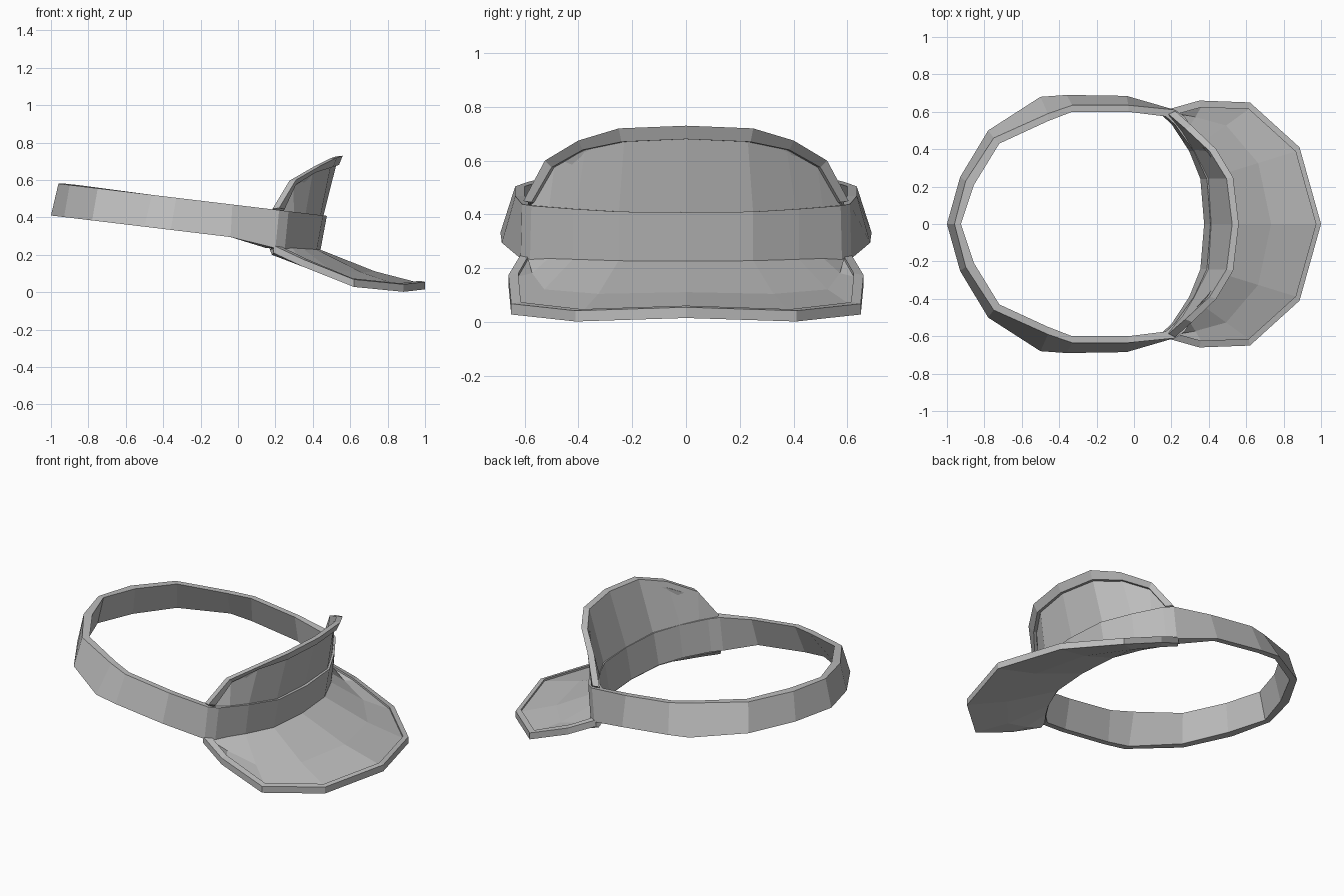
import bpy
import bmesh
from mathutils import Vector

default_cube = bpy.data.objects.get("Cube")
if default_cube:
    bpy.data.objects.remove(default_cube, do_unlink=True)

# One flat grey for the whole visor
grey = bpy.data.materials.new("plain grey")
grey.use_nodes = True
colour = (0.5, 0.5, 0.5, 1)
grey.diffuse_color = colour
grey.node_tree.nodes["Principled BSDF"].inputs["Base Color"].default_value = colour


def mirrored(section):
    """Copy a cross-section to the other side of the visor."""
    return [Vector((p.x, -p.y, p.z)) for p in section]


def loft(name, half, ring=False):
    """Skin half a set of closed sections plus its mirror image."""
    if ring:
        sections = half + [mirrored(s) for s in reversed(half[1:-1])]
    else:
        sections = half + [mirrored(s) for s in reversed(half[:-1])]
    bm = bmesh.new()
    loops = [[bm.verts.new(p) for p in s] for s in sections]
    pairs = list(zip(loops, loops[1:]))
    if ring:
        pairs.append((loops[-1], loops[0]))
    else:
        bm.faces.new(loops[0])
        bm.faces.new(loops[-1])
    for a, b in pairs:
        for i in range(len(a)):
            j = (i + 1) % len(a)
            bm.faces.new((a[i], a[j], b[j], b[i]))
    bmesh.ops.recalc_face_normals(bm, faces=bm.faces)
    mesh = bpy.data.meshes.new(name)
    bm.to_mesh(mesh)
    bm.free()
    mesh.materials.append(grey)
    obj = bpy.data.objects.new(name, mesh)
    bpy.context.collection.objects.link(obj)
    return obj


def band_top(x):
    """Height of the tilted upper edge of the headband."""
    return 0.465 - 0.12 * x


def band_bottom(x):
    """Height of the lower edge, which levels out towards the forehead."""
    return 0.29 - 0.12 * x if x < 0 else 0.25 - 0.07 * x


# Headband: outer bottom, outer top and inner top outlines, back to forehead
band_outline = [
    ((-1, 0), (-0.96, 0), (-0.925, 0)),
    ((-0.93, 0.25), (-0.9, 0.23), (-0.855, 0.21)),
    ((-0.78, 0.5), (-0.75, 0.46), (-0.72, 0.43)),
    ((-0.5, 0.68), (-0.46, 0.59), (-0.46, 0.55)),
    ((-0.36, 0.69), (-0.33, 0.635), (-0.33, 0.6)),
    ((-0.04, 0.685), (-0.03, 0.635), (-0.03, 0.6)),
    ((0.2, 0.615), (0.22, 0.61), (0.17, 0.575)),
    ((0.25, 0.58), (0.27, 0.575), (0.22, 0.53)),
    ((0.345, 0.42), (0.37, 0.42), (0.32, 0.39)),
    ((0.42, 0.25), (0.455, 0.25), (0.39, 0.24)),
    ((0.44, 0), (0.475, 0), (0.41, 0)),
]
band_sections = []
for low, high, inner in band_outline:
    outer_low = Vector((*low, band_bottom(low[0])))
    outer_high = Vector((*high, band_top(high[0])))
    inner_high = Vector((*inner, outer_high.z))
    inner_low = outer_low + inner_high - outer_high
    band_sections.append([outer_low, outer_high, inner_high, inner_low])
loft("headband", band_sections, ring=True)

# Front panel: base line, inner edge of the raised rim, outer edge of the rim
panel_outline = [
    ((0.235, 0.59), (0.25, 0.575, 0.445), (0.22, 0.605, 0.45)),
    ((0.3, 0.51), (0.31, 0.5, 0.575), (0.31, 0.525, 0.6)),
    ((0.36, 0.41), (0.415, 0.385, 0.64), (0.44, 0.4, 0.675)),
    ((0.44, 0.25), (0.51, 0.24, 0.67), (0.53, 0.25, 0.72)),
    ((0.455, 0), (0.54, 0, 0.68), (0.56, 0, 0.73)),
]
panel_sections = []
for base, rim_inner, rim_outer in panel_outline:
    foot = Vector((*base, band_top(base[0]) - 0.01))
    inner, outer = Vector(rim_inner), Vector(rim_outer)
    recessed = inner - Vector((0.015, 0.01 if inner.y else 0, 0))
    back_top = Vector((outer.x - 0.035, outer.y * 0.97, outer.z - 0.004))
    back_foot = Vector((foot.x - 0.045, foot.y * 0.97, foot.z))
    panel_sections.append([foot, recessed, inner, outer, back_top, back_foot])
loft("front_panel", panel_sections)

# Brim: attachment line under the band and top outer edge, side to centre
brim_outline = [
    ((0.23, 0.59), (0.19, 0.615, 0.25)),
    ((0.29, 0.51), (0.35, 0.66, 0.175)),
    ((0.345, 0.42), (0.62, 0.65, 0.068)),
    ((0.42, 0.25), (0.885, 0.41, 0.042)),
    ((0.44, 0), (1, 0, 0.055)),
]
brim_centre = Vector((0.5, 0, 0))
edge_drop = Vector((0, 0, 0.04))
sag = Vector((0, 0, 0.018))
brim_sections = []
for root, edge in brim_outline:
    root_top = Vector((*root, band_bottom(root[0]) + 0.008))
    outer = Vector(edge)
    rim = outer.lerp(brim_centre, 0.055)
    rim.z = outer.z + 0.006
    recessed = rim - Vector((0, 0, 0.012))
    middle = root_top.lerp(recessed, 0.55) - sag
    outer_low = outer - edge_drop
    root_low = Vector((root_top.x - 0.06, root_top.y * 0.98, root_top.z - 0.014))
    middle_low = root_low.lerp(outer_low, 0.55) - sag
    brim_sections.append([root_top, middle, recessed, rim, outer,
                          outer_low, middle_low, root_low])
loft("brim", brim_sections)
